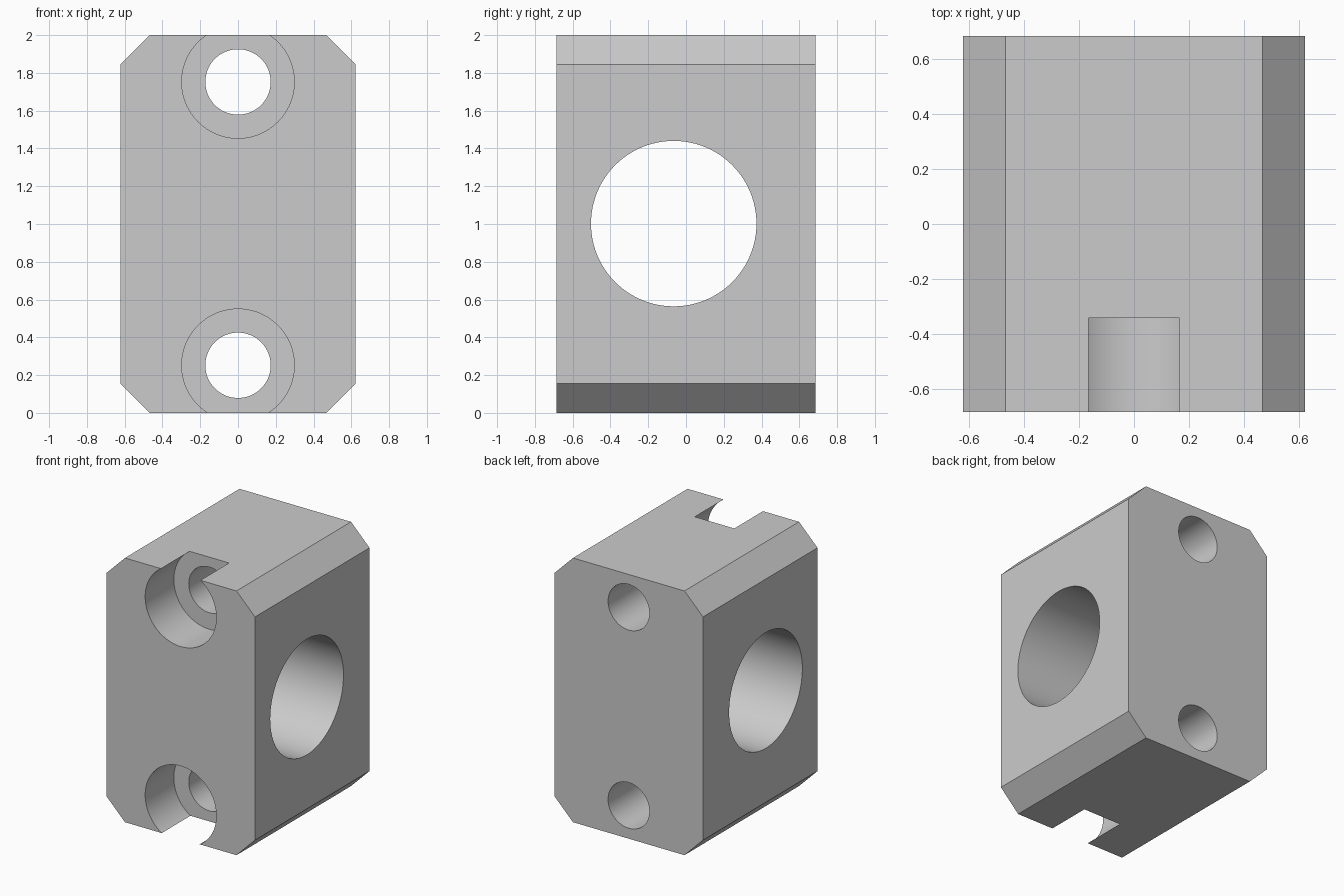
import bpy, math

if "Cube" in bpy.data.objects:
    bpy.data.objects.remove(bpy.data.objects["Cube"])

HX, HY, H, C = 0.622, 0.685, 2.0, 0.155  # half width, half depth, height, chamfer


def cylinder(name, radius, depth, loc, rot):
    bpy.ops.mesh.primitive_cylinder_add(vertices=96, radius=radius, depth=depth,
                                        location=loc, rotation=rot)
    ob = bpy.context.object
    ob.name = name
    ob.hide_render = True
    return ob


# Block: chamfered octagonal profile extruded front to back
profile = [(-HX + C, 0), (HX - C, 0), (HX, C), (HX, H - C),
           (HX - C, H), (-HX + C, H), (-HX, H - C), (-HX, C)]
n = len(profile)
verts = [(x, y, z) for y in (-HY, HY) for x, z in profile]
faces = [tuple(range(n)), tuple(range(2 * n - 1, n - 1, -1))]
faces += [(i, i + n, (i + 1) % n + n, (i + 1) % n) for i in range(n)]
mesh = bpy.data.meshes.new("mounting_block")
mesh.from_pydata(verts, [], faces)
block = bpy.data.objects.new("mounting_block", mesh)
bpy.context.collection.objects.link(block)

# Main bore from side to side
along_x, along_y = (0, math.pi / 2, 0), (math.pi / 2, 0, 0)
cutters = [cylinder("main_bore_cutter", 0.438, 2, (0, -0.065, 1.002), along_x)]

# Counterbored bolt holes, open at the top and bottom edges
BORE_END = -0.342
for z in (0.252, 1.752):
    cutters.append(cylinder("bolt_hole_cutter", 0.173, 2, (0, 0, z), along_y))
    cutters.append(cylinder("counterbore_cutter", 0.298, 1, (0, BORE_END - 0.5, z), along_y))

# Cut the holes
bpy.ops.object.select_all(action='DESELECT')
block.select_set(True)
bpy.context.view_layer.objects.active = block
for cutter in cutters:
    mod = block.modifiers.new("cut", 'BOOLEAN')
    mod.operation = 'DIFFERENCE'
    mod.solver = 'EXACT'
    mod.object = cutter
    bpy.ops.object.modifier_apply(modifier=mod.name)
for cutter in cutters:
    bpy.data.objects.remove(cutter)

bpy.ops.object.shade_smooth_by_angle(angle=math.radians(30))
